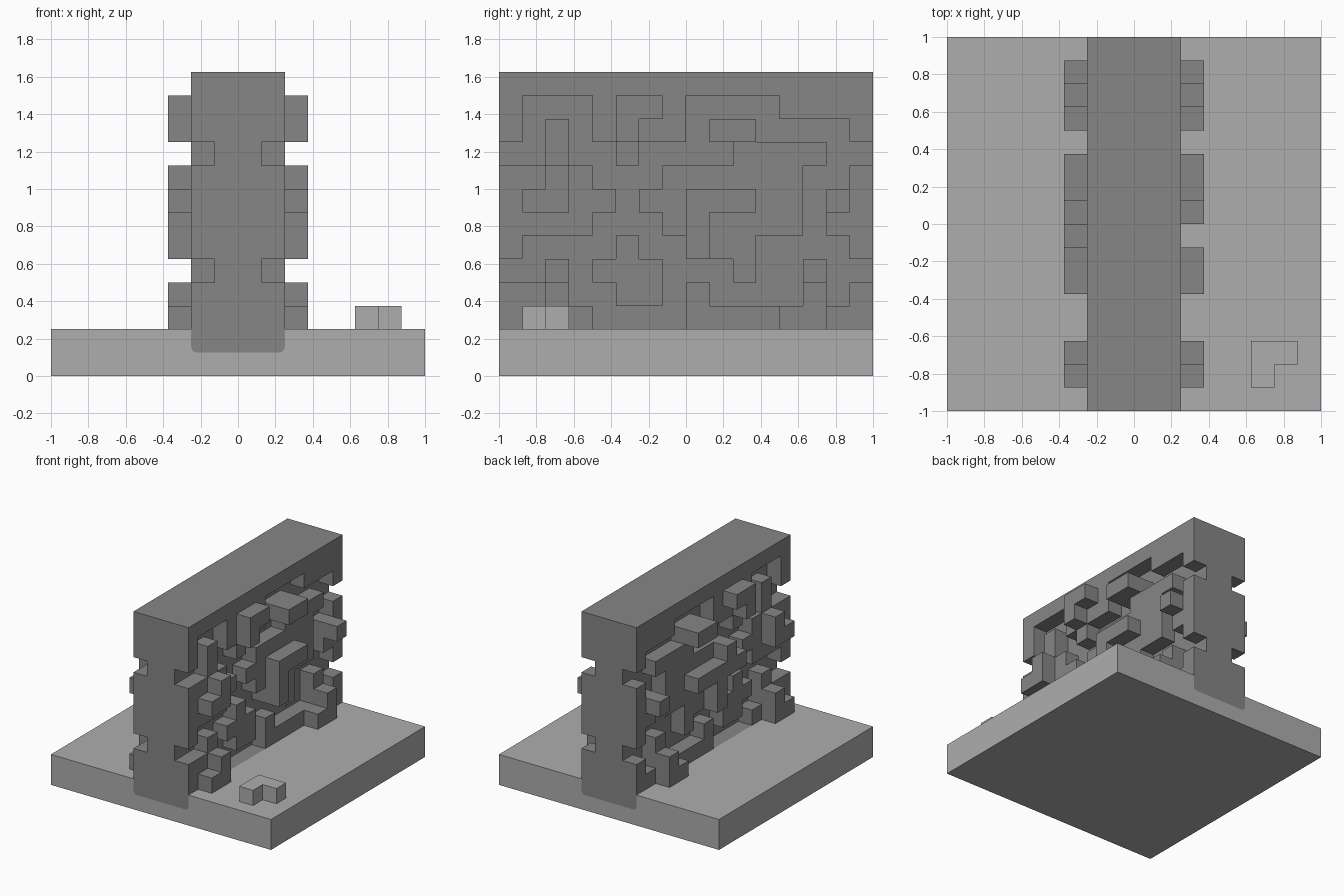
import bpy
import bmesh
import math

cube = bpy.data.objects.get("Cube")
if cube:
    bpy.data.objects.remove(cube, do_unlink=True)

U = 0.125  # size of one grid cell


def material(name, value):
    m = bpy.data.materials.new(name)
    m.use_nodes = True
    col = (value, value, value * 1.02, 1)
    m.diffuse_color = col
    bsdf = m.node_tree.nodes["Principled BSDF"]
    bsdf.inputs["Base Color"].default_value = col
    bsdf.inputs["Roughness"].default_value = 0.8
    return m


dark = material("dark grey", 0.238)
light = material("light grey", 0.42)


def add_object(name, bm, mat):
    bmesh.ops.recalc_face_normals(bm, faces=bm.faces)
    me = bpy.data.meshes.new(name)
    bm.to_mesh(me)
    bm.free()
    me.materials.append(mat)
    ob = bpy.data.objects.new(name, me)
    bpy.context.collection.objects.link(ob)
    return ob


def extrude(name, points, direction, mat):
    """Solid made by pushing a flat outline along a direction."""
    bm = bmesh.new()
    face = bm.faces.new([bm.verts.new(p) for p in points])
    res = bmesh.ops.extrude_face_region(bm, geom=[face])
    verts = [g for g in res["geom"] if isinstance(g, bmesh.types.BMVert)]
    bmesh.ops.translate(bm, vec=direction, verts=verts)
    return add_object(name, bm, mat)


def blocks(name, cells, mat):
    """Skin around a set of grid cells (x, y, z indices), outer faces only."""
    bm = bmesh.new()
    cache = {}

    def vert(p):
        if p not in cache:
            cache[p] = bm.verts.new([c * U for c in p])
        return cache[p]

    for cell in cells:
        for axis in range(3):
            for side in (0, 1):
                nb = list(cell)
                nb[axis] += 2 * side - 1
                if tuple(nb) in cells:
                    continue
                quad = []
                for a, b in ((0, 0), (1, 0), (1, 1), (0, 1)):
                    p = list(cell)
                    p[axis] += side
                    p[(axis + 1) % 3] += a
                    p[(axis + 2) % 3] += b
                    quad.append(vert(tuple(p)))
                if not side:
                    quad.reverse()
                bm.faces.new(quad)
    me = bpy.data.meshes.new(name)
    bm.to_mesh(me)
    bm.free()
    me.materials.append(mat)
    ob = bpy.data.objects.new(name, me)
    bpy.context.collection.objects.link(ob)
    return ob


# Rounded outline of the wall foot, shared by the foot and the slot in the base
R = 0.03
arc = [(0.25 - R + R * math.sin(a), 0.125 + R - R * math.cos(a))
       for a in (i * math.pi / 12 for i in range(7))]
half = arc + [(0.25, 0.25)]
cup = [(-x, z) for x, z in reversed(half)] + half

# Square base with a slot, and the foot seated in it
base_outline = [(-1, 0), (-1, 0.25)] + cup + [(1, 0.25), (1, 0)]
extrude("base_plate", [(x, -1, z) for x, z in base_outline], (0, 2, 0), light)
extrude("wall_foot", [(x, -1, z) for x, z in cup], (0, 2, 0), dark)

# Relief of the wall side, top row first, front to back:
# "." sunk, "#" level, "O" raised
relief = [
    "################",
    "#...#OO#....####",
    "#.#.#O##.OO....#",
    "..#..#....####..",
    "##O#...######..#",
    "#OO##.##OOO##.O#",
    "####...#O####.##",
    "#....#..O##....#",
    "..#.###...#..#..",
    "##O..##.#....O.#",
    "#OO#....####OO##",
]
depth = {".": 1, "#": 2, "O": 3}

cells = set()
for r, row in enumerate(relief):
    for c, ch in enumerate(row):
        for d in range(depth[ch]):
            cells.add((d, c - 8, 12 - r))
            cells.add((-1 - d, c - 8, 12 - r))

# Raised corner piece that only the right side still has
for c, r in ((6, 5), (7, 5), (7, 6)):
    cells.add((-3, c - 8, r + 2))
blocks("relief_wall", cells, dark)

# Loose corner piece lying on the base
blocks("loose_piece", {(5, -6, 2), (6, -6, 2), (5, -7, 2)}, light)
